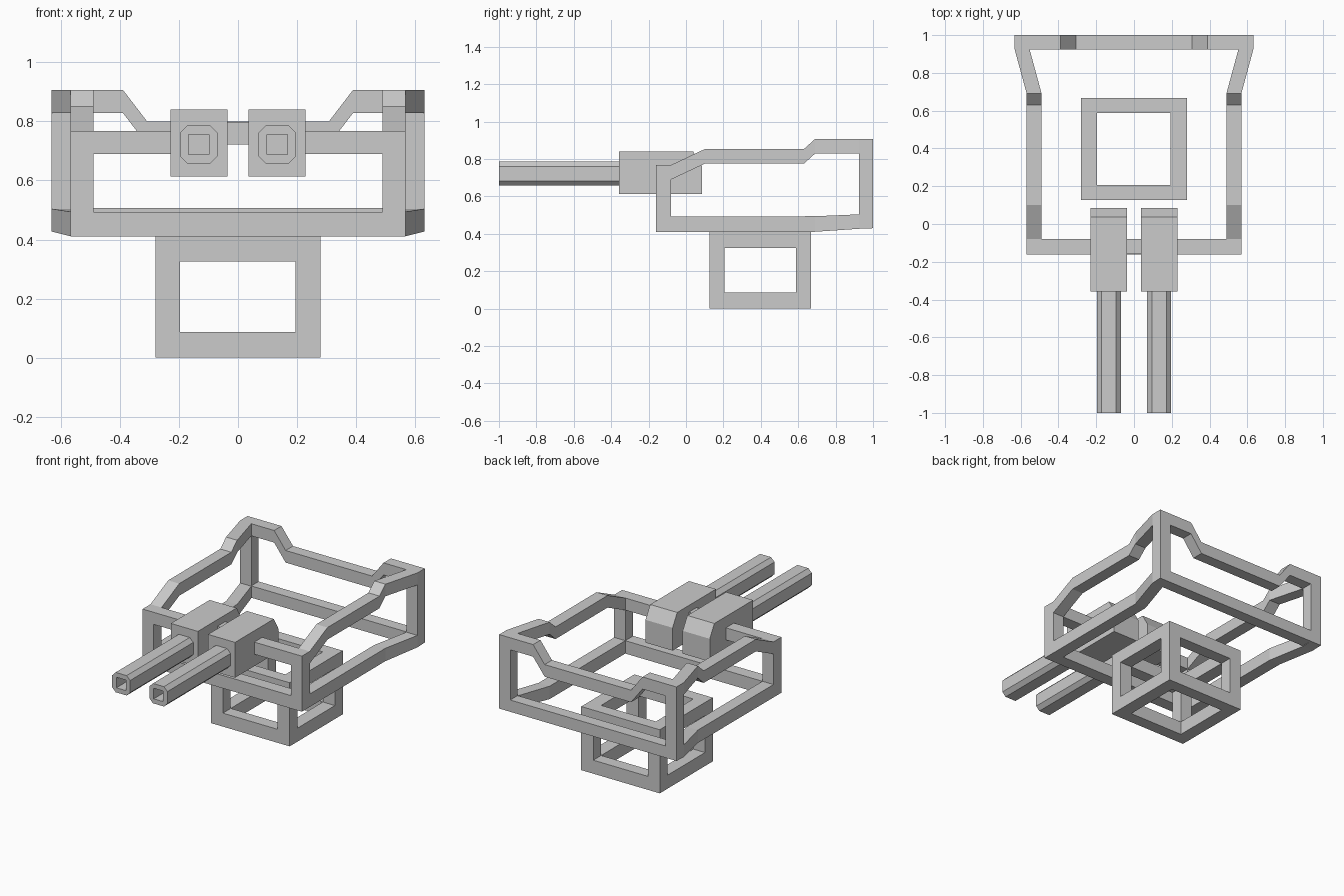
import bpy, bmesh

if "Cube" in bpy.data.objects:
    bpy.data.objects.remove(bpy.data.objects["Cube"])


def make(name, verts, faces):
    me = bpy.data.meshes.new(name)
    me.from_pydata(verts, [], faces)
    bm = bmesh.new()
    bm.from_mesh(me)
    bmesh.ops.recalc_face_normals(bm, faces=bm.faces)
    bm.to_mesh(me)
    bm.free()
    ob = bpy.data.objects.new(name, me)
    bpy.context.collection.objects.link(ob)
    return ob


def loft(name, rings):
    """Skin a list of equal-length cross-sections and cap both ends."""
    n = len(rings[0])
    verts = [v for r in rings for v in r]
    faces = [(i * n + k, i * n + (k + 1) % n, (i + 1) * n + (k + 1) % n, (i + 1) * n + k)
             for i in range(len(rings) - 1) for k in range(n)]
    faces += [tuple(range(n)), tuple(range(len(verts) - n, len(verts)))]
    return make(name, verts, faces)


def box(name, x0, x1, y0, y1, z0, z1):
    return loft(name, [[(x0, y0, z), (x1, y0, z), (x1, y1, z), (x0, y1, z)] for z in (z0, z1)])


def cut(ob, cutter):
    m = ob.modifiers.new("cut", 'BOOLEAN')
    m.operation, m.solver, m.object = 'DIFFERENCE', 'EXACT', cutter
    bpy.context.view_layer.objects.active = ob
    bpy.ops.object.modifier_apply(modifier=m.name)
    bpy.data.objects.remove(cutter)


def rail(name, s, stations):
    """Side beam along y; stations are (y, outer x, low z, high z)."""
    T = 0.079
    loft(name, [[(s * (x - T), y, a), (s * x, y, a), (s * x, y, b), (s * (x - T), y, b)]
                for y, x, a, b in stations])


# Base: open cube frame, windows cut through on all three axes
base = box("base_frame", -0.28, 0.28, 0.126, 0.667, 0, 0.41)
cut(base, box("window_x", -1, 1, 0.206, 0.587, 0.087, 0.325))
cut(base, box("window_y", -0.196, 0.194, -1, 2, 0.087, 0.325))
cut(base, box("window_z", -0.196, 0.194, 0.206, 0.587, -1, 1))

# Upper cage, side rails and posts, and one gun per side
XI, XR = 0.568, 0.632
for s, side in ((-1, "left"), (1, "right")):
    rail(side + "_lower_rail", s, [(-0.161, XI, 0.41, 0.493), (0.69, XI, 0.411, 0.494),
                                   (0.925, XR, 0.427, 0.504), (1.0, XR, 0.43, 0.506)])
    rail(side + "_upper_rail", s, [(-0.161, XI, 0.69, 0.768), (-0.08, XI, 0.69, 0.768),
                                   (0.1, XI, 0.775, 0.853), (0.63, XI, 0.775, 0.853),
                                   (0.69, XI, 0.829, 0.907), (0.925, XR, 0.829, 0.907),
                                   (1.0, XR, 0.829, 0.907)])
    a, b = sorted((s * (XI - 0.079), s * XI))
    box(side + "_front_post", a, b, -0.161, -0.08, 0.493, 0.69)
    a, b = sorted((s * (XR - 0.079), s * XR))
    box(side + "_rear_post", a, b, 0.925, 1.0, 0.504, 0.829)
    a, b = sorted((s * 0.228, s * (XI - 0.079)))
    box(side + "_front_upper_beam", a, b, -0.161, -0.08, 0.69, 0.768)

    # Gun housing with sloped rear top
    prof = [(-0.357, 0.613), (0.085, 0.613), (0.085, 0.76), (0.038, 0.841), (-0.357, 0.841)]
    loft(side + "_gun_housing", [[(s * x, y, z) for y, z in prof] for x in (0.036, 0.229)])

    # Octagonal barrel with square bore
    cx, cz, r, f = s * 0.133, 0.722, 0.064, 0.039
    octagon = [(f, -r), (r, -f), (r, f), (f, r), (-f, r), (-r, f), (-r, -f), (-f, -r)]
    barrel = loft(side + "_barrel",
                  [[(cx + u, y, cz + v) for u, v in octagon] for y in (-1.0, -0.357)])
    h = 0.034
    cut(barrel, box("bore", cx - h, cx + h, -1.1, -0.87, cz - h, cz + h))

# Cross beams
box("front_lower_beam", -XI + 0.079, XI - 0.079, -0.161, -0.08, 0.41, 0.493)
box("gun_connector", -0.036, 0.036, -0.158, -0.08, 0.722, 0.798)
box("rear_lower_beam", -XR + 0.079, XR - 0.079, 0.925, 1.0, 0.43, 0.506)

# Rear upper beam with dropped middle
path = [(-0.553, 0.829), (-0.39, 0.829), (-0.308, 0.722),
        (0.308, 0.722), (0.39, 0.829), (0.553, 0.829)]
loft("rear_upper_beam", [[(x, 0.925, z), (x, 1.0, z), (x, 1.0, z + 0.078), (x, 0.925, z + 0.078)]
                         for x, z in path])
